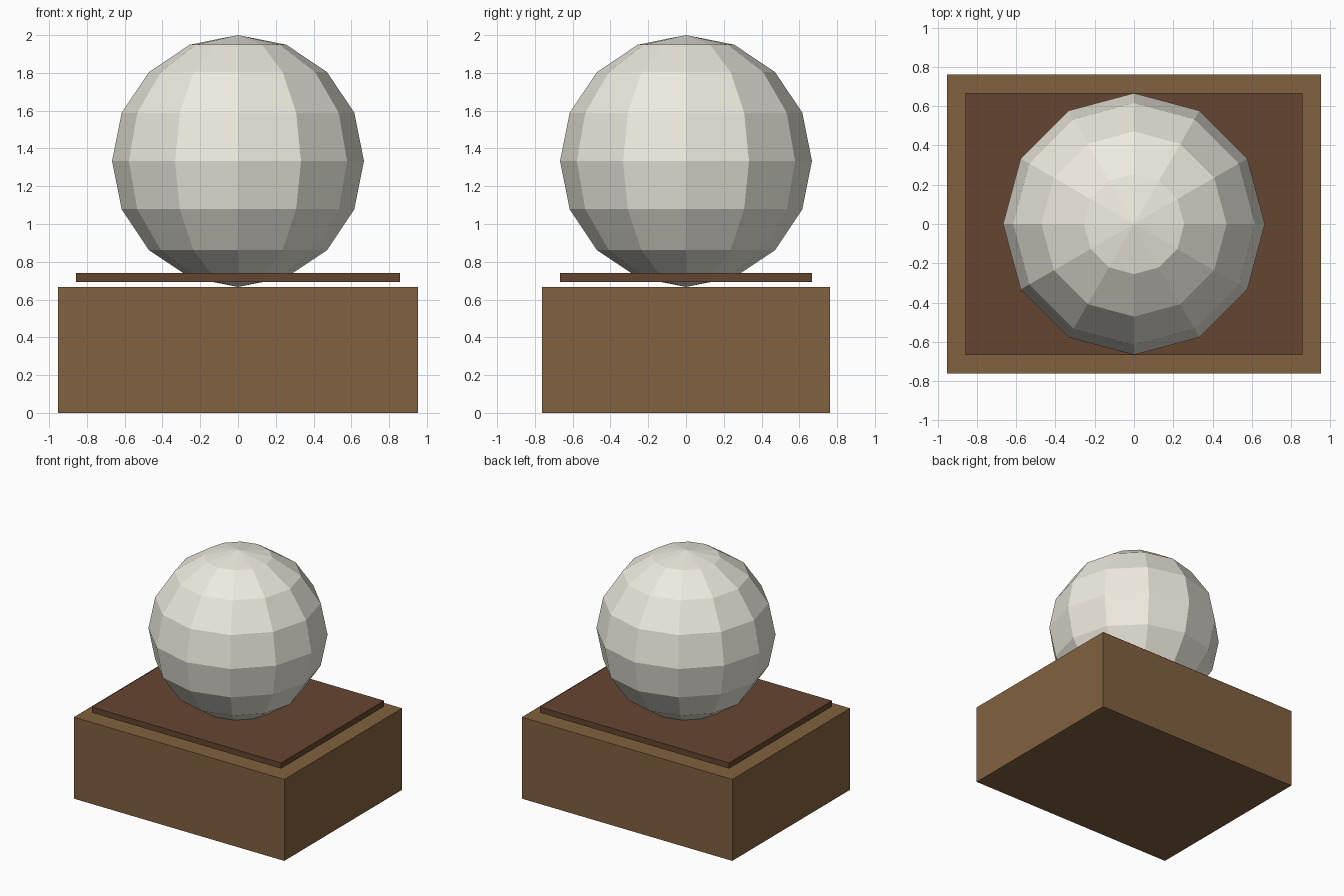
import bpy

if "Cube" in bpy.data.objects:
    bpy.data.objects.remove(bpy.data.objects["Cube"])


def colour(obj, name, rgb):
    mat = bpy.data.materials.new(name)
    mat.diffuse_color = (*rgb, 1.0)
    mat.use_nodes = True
    mat.node_tree.nodes["Principled BSDF"].inputs["Base Color"].default_value = mat.diffuse_color
    obj.data.materials.append(mat)


def block(name, width, depth, bottom, top):
    bpy.ops.mesh.primitive_cube_add(size=1, location=(0, 0, (bottom + top) / 2))
    obj = bpy.context.object
    obj.name = name
    obj.scale = (width, depth, top - bottom)
    bpy.ops.object.transform_apply(location=False, rotation=False, scale=True)
    return obj


# Wooden base
base = block("base", 1.905, 1.524, 0.0, 0.667)
colour(base, "wood", (0.22, 0.12, 0.05))

# Thin darker plate floating just above the base
plate = block("top_plate", 1.714, 1.333, 0.693, 0.74)
colour(plate, "dark_wood", (0.13, 0.06, 0.03))

# Faceted ball sunk through the plate, resting on the base
bpy.ops.mesh.primitive_uv_sphere_add(segments=12, ring_count=8, radius=0.6667,
                                     location=(0, 0, 1.3333))
ball = bpy.context.object
ball.name = "ball"
bpy.ops.object.shade_flat()
colour(ball, "ivory", (0.85, 0.82, 0.73))
